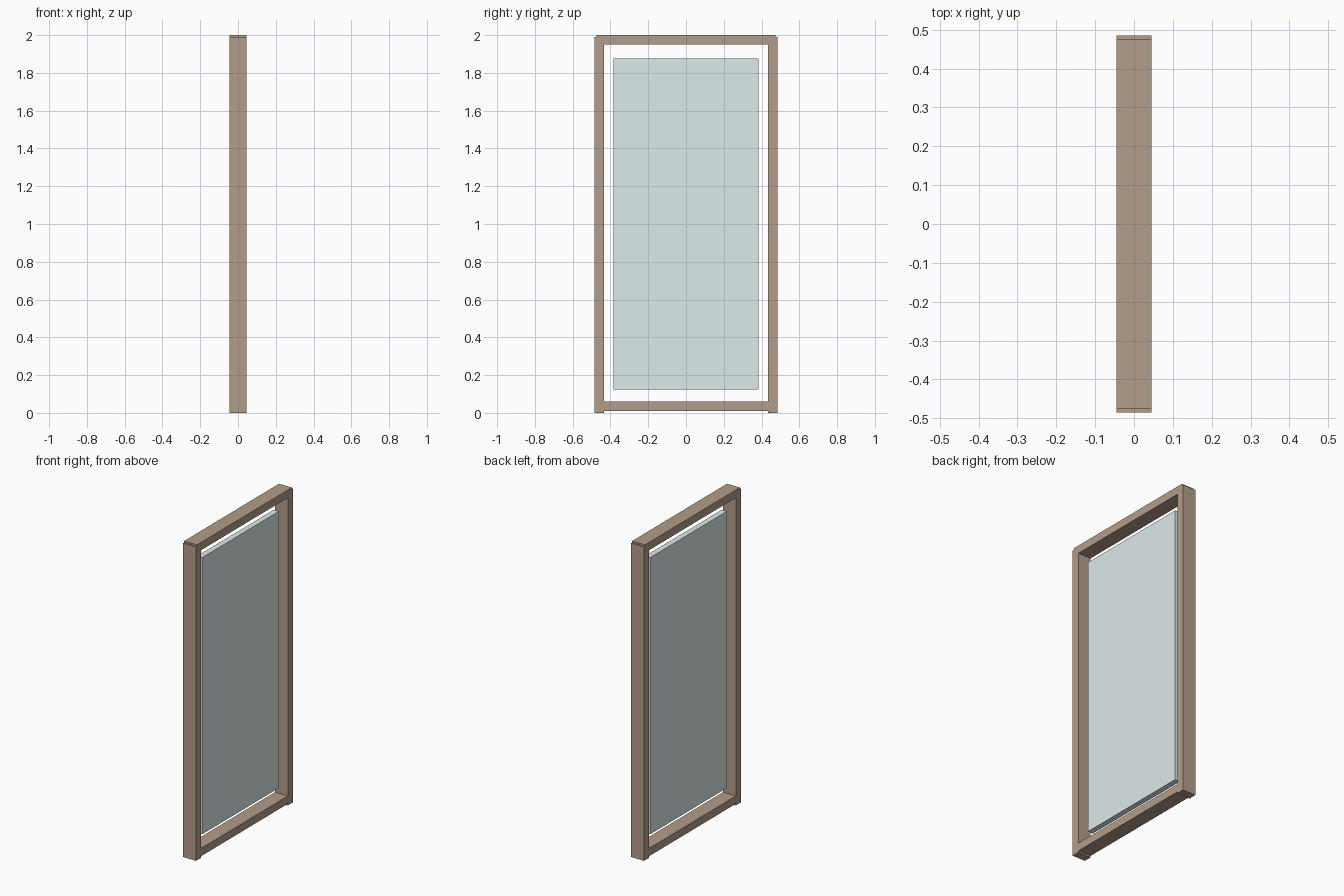
import bpy

if "Cube" in bpy.data.objects:
    bpy.data.objects.remove(bpy.data.objects["Cube"])


def material(name, color):
    m = bpy.data.materials.new(name)
    m.diffuse_color = color
    m.use_nodes = True
    m.node_tree.nodes["Principled BSDF"].inputs["Base Color"].default_value = m.diffuse_color
    return m


def box(name, center, size, mat):
    bpy.ops.mesh.primitive_cube_add(size=1, location=center)
    o = bpy.context.object
    o.name = name
    o.scale = size
    bpy.ops.object.transform_apply(location=False, rotation=False, scale=True)
    o.data.materials.append(mat)
    return o


wood = material("wood", (0.45, 0.34, 0.25, 1))
glass = material("glass", (0.72, 0.82, 0.82, 1))

DEPTH, BAR = 0.09, 0.05

# Upright side posts
for name, side in (("left_post", -1), ("right_post", 1)):
    box(name, (0, side * 0.46, 0.995), (DEPTH, BAR, 1.99), wood)

# Top and bottom rails, lapped into the posts
for name, z in (("bottom_rail", 0.035), ("top_rail", 1.975)):
    box(name, (0, 0, z), (DEPTH, 0.95, BAR), wood)

# Floating glass pane
box("glass_pane", (0, 0, 1.0), (0.036, 0.766, 1.754), glass)
